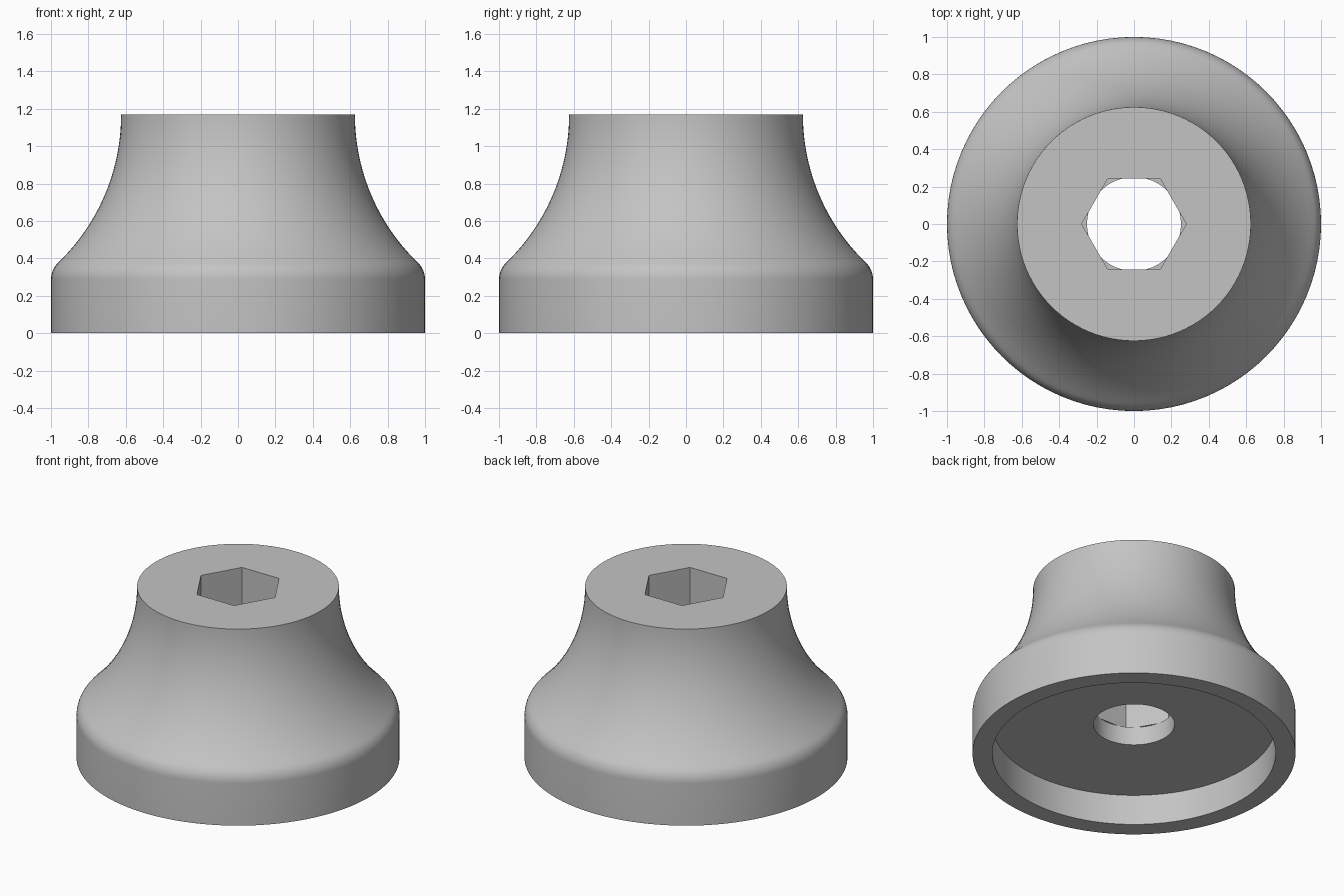
import bpy, bmesh
from math import sin, cos, pi, radians, asin

cube = bpy.data.objects.get("Cube")
if cube:
    bpy.data.objects.remove(cube, do_unlink=True)

SEGMENTS = 96
HEIGHT, TOP_R = 1.168, 0.625
FLAT = 0.2425                    # half the hexagon's width across flats
BORE = FLAT / cos(radians(15))   # round bore just wider than the flats
RECESS_R, RECESS_Z, LEDGE_Z = 0.877, 0.208, 0.333
FILLET, FILLET_Z = 0.125, 0.287


def circle(r):
    return lambda a: r


def hexagon(flat):
    # Radius of a hexagon with corners on the x axis
    return lambda a: flat / cos(a % (pi / 3) - pi / 6)


# Closed profile: each entry is a radius rule and a height
profile = [(circle(RECESS_R), 0), (circle(1), 0)]

# Rounded shoulder
for i in range(9):
    t = radians(45) * i / 8
    profile.append((circle(1 - FILLET + FILLET * cos(t)), FILLET_Z + FILLET * sin(t)))

# Concave flank, ending upright at the top rim
dx = 1 - FILLET + FILLET * cos(radians(45)) - TOP_R
dz = HEIGHT - FILLET_Z - FILLET * sin(radians(45))
sweep = (dx * dx + dz * dz) / (2 * dx)
start = asin(dz / sweep)
for i in range(1, 25):
    t = start * (1 - i / 24)
    profile.append((circle(TOP_R + sweep * (1 - cos(t))), HEIGHT - sweep * sin(t)))

# Hexagonal socket, round bore and underside recess
profile += [
    (hexagon(FLAT), HEIGHT), (hexagon(FLAT), LEDGE_Z),
    (circle(BORE), LEDGE_Z), (circle(BORE), RECESS_Z),
    (circle(RECESS_R), RECESS_Z),
]

# Sweep the profile around the z axis
bm = bmesh.new()
rings = []
for radius, z in profile:
    angles = [2 * pi * s / SEGMENTS for s in range(SEGMENTS)]
    rings.append([bm.verts.new((radius(a) * cos(a), radius(a) * sin(a), z)) for a in angles])
for i, low in enumerate(rings):
    high = rings[(i + 1) % len(rings)]
    for s in range(SEGMENTS):
        n = (s + 1) % SEGMENTS
        bm.faces.new((low[s], low[n], high[n], high[s]))
bmesh.ops.remove_doubles(bm, verts=bm.verts, dist=0.0001)

mesh = bpy.data.meshes.new("flared_knob")
bm.to_mesh(mesh)
bm.free()
knob = bpy.data.objects.new("flared_knob", mesh)
bpy.context.collection.objects.link(knob)

# Plain grey material
grey = bpy.data.materials.new("light_grey")
grey.use_nodes = True
colour = (0.55, 0.55, 0.55, 1)
grey.diffuse_color = colour
grey.node_tree.nodes["Principled BSDF"].inputs["Base Color"].default_value = colour
mesh.materials.append(grey)

# Smooth curves, crisp rims
bpy.ops.object.select_all(action="DESELECT")
knob.select_set(True)
bpy.context.view_layer.objects.active = knob
bpy.ops.object.shade_smooth_by_angle(angle=radians(30))
